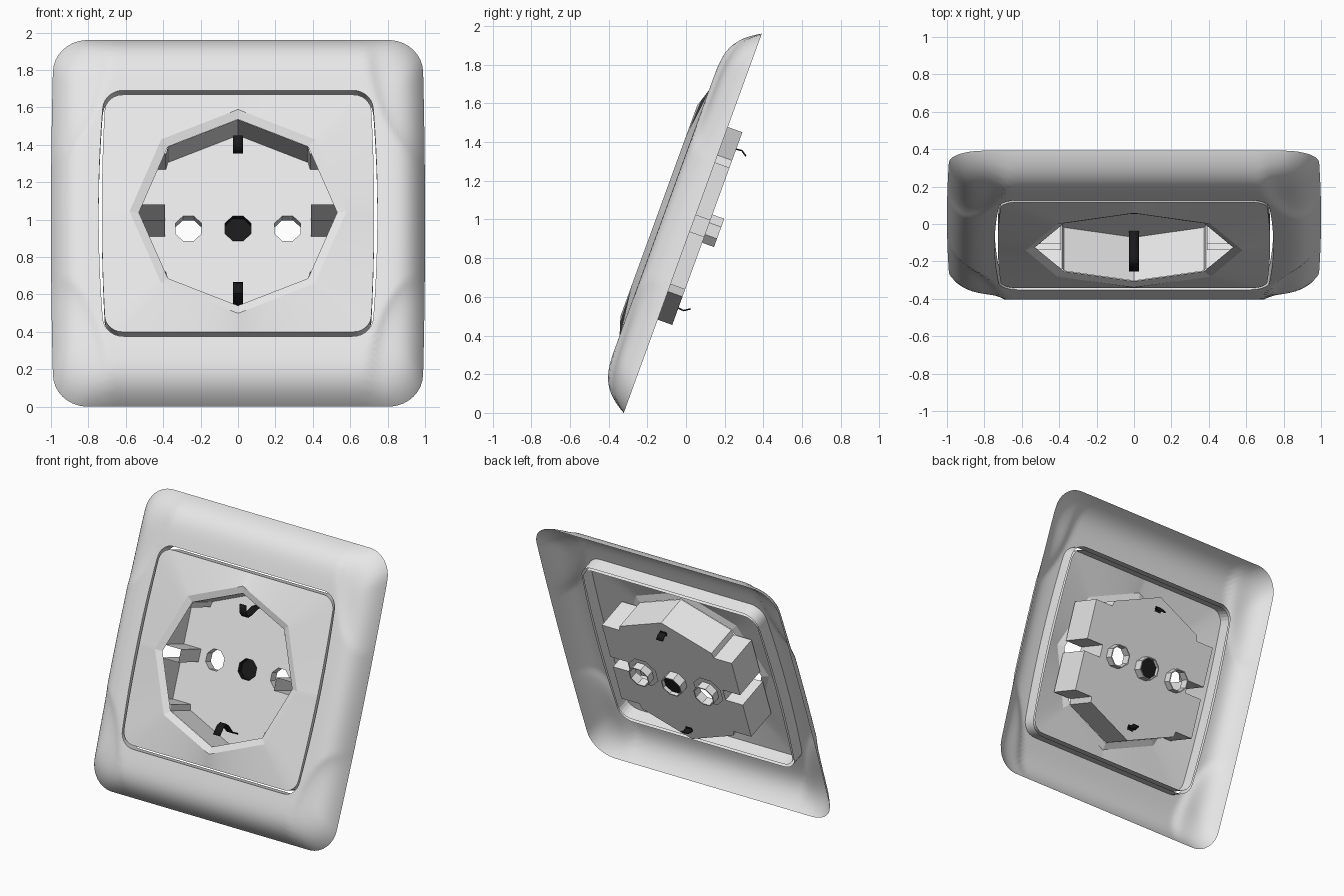
import bpy, bmesh, math
from mathutils import Vector

if "Cube" in bpy.data.objects:
    bpy.data.objects.remove(bpy.data.objects["Cube"])

TILT = math.radians(70)
ORIGIN = (0, 0.035, 0.98)
FLOOR = -0.08          # socket floor depth
N = 256                # points around lofted rings


def material(name, value):
    m = bpy.data.materials.new(name)
    m.use_nodes = True
    m.diffuse_color = (value, value, value, 1)
    m.node_tree.nodes["Principled BSDF"].inputs["Base Color"].default_value = (value, value, value, 1)
    return m


WHITE = material("white plastic", 0.8)
BLACK = material("black metal", 0.01)


def finish(name, bm, mat, smooth=None, recalc=True):
    """Turn a bmesh drawn in panel space into a leaning object."""
    if recalc:
        bmesh.ops.recalc_face_normals(bm, faces=bm.faces)
    me = bpy.data.meshes.new(name)
    bm.to_mesh(me)
    bm.free()
    me.materials.append(mat)
    ob = bpy.data.objects.new(name, me)
    bpy.context.collection.objects.link(ob)
    ob.location = ORIGIN
    ob.rotation_euler = (TILT, 0, 0)
    if smooth:
        bpy.ops.object.select_all(action='DESELECT')
        ob.select_set(True)
        bpy.context.view_layer.objects.active = ob
        bpy.ops.object.shade_smooth_by_angle(angle=math.radians(smooth))
    return ob


def loft(bm, rings, closed=True):
    rows = [[bm.verts.new(p) for p in ring] for ring in rings]
    for a, b in zip(rows, rows[1:]):
        n = len(a)
        for i in range(n if closed else n - 1):
            j = (i + 1) % n
            bm.faces.new((a[i], a[j], b[j], b[i]))
    return rows


def rounded_ring(hx, hy, r, bulge):
    """Rounded rectangle with bowed sides, sampled by angle."""
    pts = []
    for i in range(N):
        t = 2 * math.pi * i / N
        c, s = math.cos(t), math.sin(t)
        lo, hi = 0.0, 2.0
        for _ in range(30):
            m = (lo + hi) / 2
            x, y = abs(m * c), abs(m * s)
            x += bulge * (y / hy) ** 2
            qx, qy = x - hx + r, y - hy + r
            d = math.hypot(max(qx, 0), max(qy, 0)) + min(max(qx, qy), 0) - r
            lo, hi = (m, hi) if d < 0 else (lo, m)
        pts.append((lo * c, lo * s))
    return pts


def octagon_ring(r):
    pts = []
    for i in range(N):
        t = 2 * math.pi * i / N
        k = (t + 1e-9) % (math.pi / 4) - math.pi / 8
        d = r * math.cos(math.pi / 8) / math.cos(k)
        pts.append((d * math.cos(t), d * math.sin(t)))
    return pts


def at(ring, w):
    return [(x, y, w) for x, y in ring]


def ngon(cx, r, w, n=8):
    return [(cx + r * math.cos((i + 0.5) * 2 * math.pi / n),
             r * math.sin((i + 0.5) * 2 * math.pi / n), w) for i in range(n)]


# outer frame: rolled shell with four scooped corners and an inner wall
def frame_height(x, y, t):
    w = 0.157 * (1 - t ** 4)
    s = 1 - math.hypot((1 - abs(x)) / 0.31, (1.04 - abs(y)) / 0.70)
    if s > 0:
        w -= 0.03 * (1 - math.exp(-s / 0.1)) * (1 - t ** 4)
    return w


hole = rounded_ring(0.745, 0.70, 0.10, 0.03)
edge = rounded_ring(1.0, 1.043, 0.18, 0.015)
rings = [at(hole, 0.06)]
STEPS = 24
for k in range(STEPS + 1):
    t = math.sin(k / STEPS * math.pi / 2)
    ring = []
    for (ax, ay), (bx, by) in zip(hole, edge):
        x, y = ax + (bx - ax) * t, ay + (by - ay) * t
        ring.append((x, y, frame_height(x, y, t)))
    rings.append(ring)
bm = bmesh.new()
loft(bm, rings)
finish("outer_frame", bm, WHITE, 35)

# centre plate: raised around an octagonal lip, with a skirt behind
plate = rounded_ring(0.728, 0.675, 0.09, 0.02)
bm = bmesh.new()
loft(bm, [at(octagon_ring(0.53), 0.17), at(octagon_ring(0.58), 0.187),
          at(plate, 0.157), at(plate, 0.06)])
finish("centre_plate", bm, WHITE, 12)

# socket cup: walls with two pockets each side, and a pierced floor
quarter = [(0, 0.53), (0.375, 0.375), (0.385, 0.335), (0.53, 0.335), (0.53, 0.045), (0.39, 0.045)]
right = quarter + [(x, -y) for x, y in reversed(quarter)]
outline = right + [(-x, y) for x, y in reversed(right[1:-1])]
bm = bmesh.new()
rows = loft(bm, [at(outline, 0.168), at(outline, FLOOR)])
loops = [rows[1]]
PINS = (-0.265, 0, 0.265)
for cx in PINS:
    loops.append([bm.verts.new(p) for p in ngon(cx, 0.076, FLOOR)])
edges = []
for loop in loops:
    for a, b in zip(loop, loop[1:] + loop[:1]):
        edges.append(bm.edges.get((a, b)) or bm.edges.new((a, b)))
bmesh.ops.triangle_fill(bm, use_beauty=True, use_dissolve=False, edges=edges)
finish("socket_cup", bm, WHITE)

# tubes behind the pin holes
for cx, name in zip(PINS, ("right_pin_tube", "centre_tube", "left_pin_tube")):
    bm = bmesh.new()
    loft(bm, [ngon(cx, 0.076, FLOOR), ngon(cx, 0.076, -0.145),
              ngon(cx, 0.084, -0.145), ngon(cx, 0.084, FLOOR)])
    if cx:
        loft(bm, [ngon(cx, 0.084, FLOOR - 0.008), ngon(cx, 0.12, FLOOR - 0.008, 8)])
    finish(name, bm, WHITE)

# black screw recess in the middle
bm = bmesh.new()
rows = loft(bm, [ngon(0, 0.075, FLOOR + 0.003, 8), ngon(0, 0.075, -0.12, 8)])
bm.faces.new(rows[1])
finish("centre_screw_recess", bm, BLACK)

# bent earth contacts, top and bottom
path = [(0.42, -0.14), (0.44, -0.11), (0.437, -0.08), (0.43, -0.02), (0.385, 0.05),
        (0.37, 0.085), (0.39, 0.115), (0.45, 0.14)]
for sign, name in ((1, "top_contact"), (-1, "bottom_contact")):
    bm = bmesh.new()
    loft(bm, [[(x, sign * v, w) for v, w in path] for x in (-0.027, 0.027)], closed=False)
    ob = finish(name, bm, BLACK, 40)
    mod = ob.modifiers.new("thickness", 'SOLIDIFY')
    mod.thickness = 0.008
    mod.offset = 0
    # slot mark where the contact passes the floor
    bm = bmesh.new()
    y = sign * 0.437
    bm.faces.new([bm.verts.new((sx * 0.027, y + sy * 0.02, FLOOR - 0.003))
                  for sx, sy in ((-1, -1), (-1, 1), (1, 1), (1, -1))])
    finish(name + "_slot", bm, BLACK)
